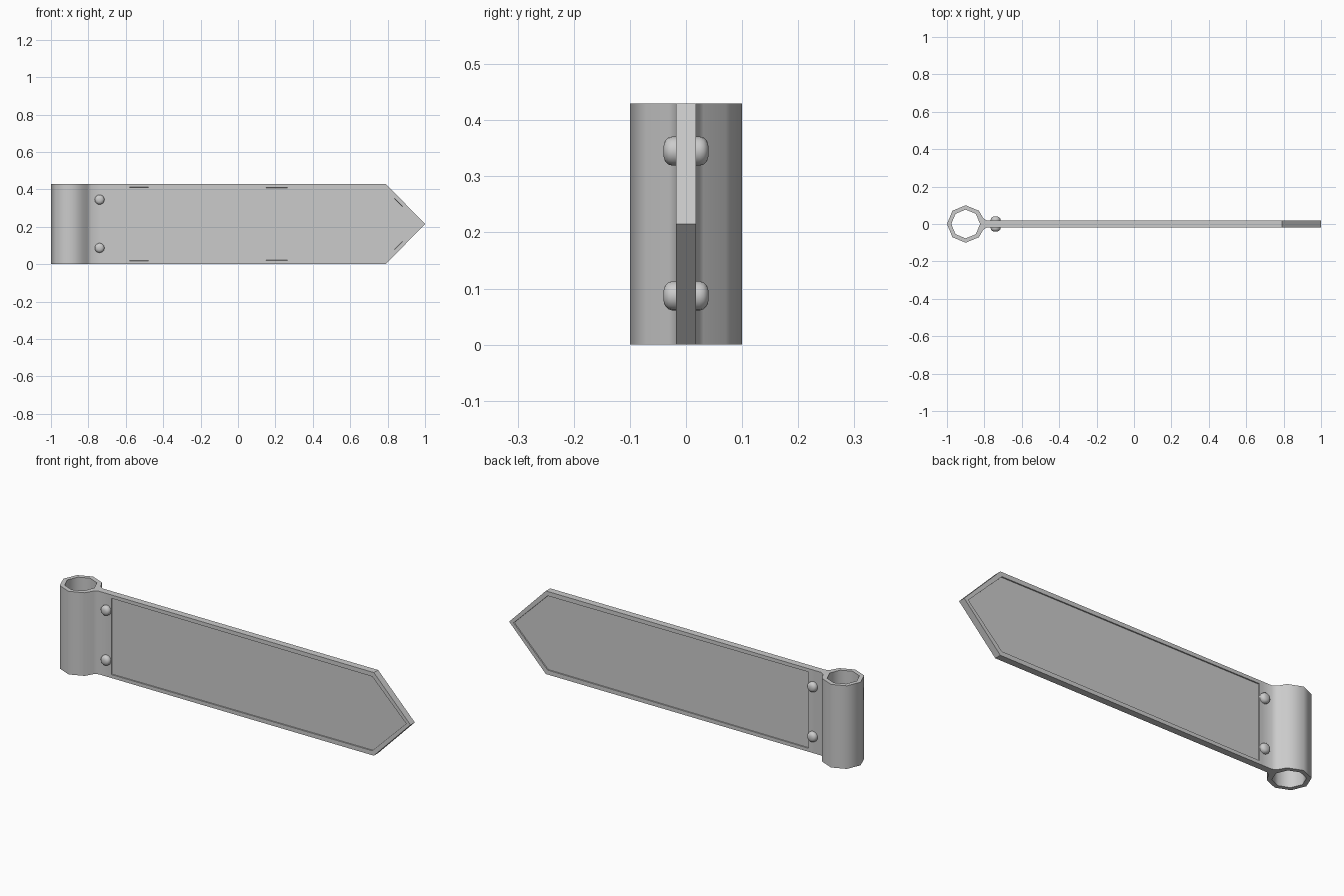
import bpy, bmesh, math
from mathutils import Matrix, Vector

cube = bpy.data.objects.get("Cube")
if cube:
    bpy.data.objects.remove(cube)

H = 0.43       # sign height
T = 0.0175     # half thickness of the board
JOIN = -0.73   # where the strap meets the board

metal = bpy.data.materials.new("grey_metal")
metal.use_nodes = True
grey = (0.6, 0.6, 0.6, 1)
metal.diffuse_color = grey
metal.node_tree.nodes["Principled BSDF"].inputs["Base Color"].default_value = grey


def finish(bm, name, angle):
    bmesh.ops.recalc_face_normals(bm, faces=bm.faces)
    mesh = bpy.data.meshes.new(name)
    bm.to_mesh(mesh)
    bm.free()
    mesh.materials.append(metal)
    obj = bpy.data.objects.new(name, mesh)
    bpy.context.collection.objects.link(obj)
    bpy.ops.object.select_all(action='DESELECT')
    obj.select_set(True)
    bpy.context.view_layer.objects.active = obj
    bpy.ops.object.shade_smooth_by_angle(angle=math.radians(angle))
    return obj


def extrude_loops(loops, direction):
    """Fill closed outlines (with holes) and extrude them into a solid."""
    bm = bmesh.new()
    edges = []
    for pts in loops:
        vs = [bm.verts.new(p) for p in pts]
        edges += [bm.edges.new((v, vs[i - 1])) for i, v in enumerate(vs)]
    if len(loops) == 1:
        bm.faces.new(vs)
    else:
        bmesh.ops.triangle_fill(bm, edges=edges, use_beauty=True)
    ret = bmesh.ops.extrude_face_region(bm, geom=bm.faces[:], use_keep_orig=True)
    moved = [g for g in ret["geom"] if isinstance(g, bmesh.types.BMVert)]
    bmesh.ops.translate(bm, verts=moved, vec=direction)
    bmesh.ops.recalc_face_normals(bm, faces=bm.faces)
    return bm


# Octagonal pole sleeve flowing into a flat strap
def octagon(r, first, last):
    return [(-0.9 + r * math.cos(i * math.pi / 4), r * math.sin(i * math.pi / 4), 0)
            for i in range(first, last)]


flare = [(JOIN, T, 0), (-0.785, T, 0), (-0.806, 0.031, 0)]
outer = flare + octagon(0.1, 1, 8) + [(x, -y, z) for x, y, z in reversed(flare)]
bm = extrude_loops([outer, octagon(0.077, 0, 8)], (0, 0, H))
finish(bm, "pole_sleeve", 60)

# Pointed board with a shallow recessed panel on both sides
outline = [(JOIN, 0), (0.79, 0), (1, H / 2), (0.79, H), (JOIN, H)]
bm = extrude_loops([[(x, -T, z) for x, z in outline]], (0, 2 * T, 0))
for face in [f for f in bm.faces if abs(f.normal.y) > 0.9]:
    inward = -face.normal.copy()
    bmesh.ops.inset_region(bm, faces=[face], thickness=0.025)
    rim = bmesh.ops.inset_region(bm, faces=[face], thickness=0.0005)
    bmesh.ops.translate(bm, verts=face.verts[:], vec=inward * 0.006)
finish(bm, "arrow_board", 30)

# Rounded rivet heads, two per side
profile = [(0.026, 0), (0.026, 0.008), (0.024, 0.015), (0.018, 0.021), (0.009, 0.0235), (0, 0.024)]
for side_name, side in (("front", -1), ("back", 1)):
    for level, z in (("lower", 0.087), ("upper", 0.345)):
        bm = bmesh.new()
        vs = [bm.verts.new((r, side * h, 0)) for r, h in profile]
        edges = [bm.edges.new(p) for p in zip(vs, vs[1:])]
        bmesh.ops.spin(bm, geom=vs + edges, cent=(0, 0, 0), axis=(0, 1, 0),
                       angle=math.tau, steps=16)
        bmesh.ops.remove_doubles(bm, verts=bm.verts, dist=0.0001)
        rivet = finish(bm, f"{side_name}_{level}_rivet", 60)
        rivet.location = (-0.74, side * (T - 0.001), z)
